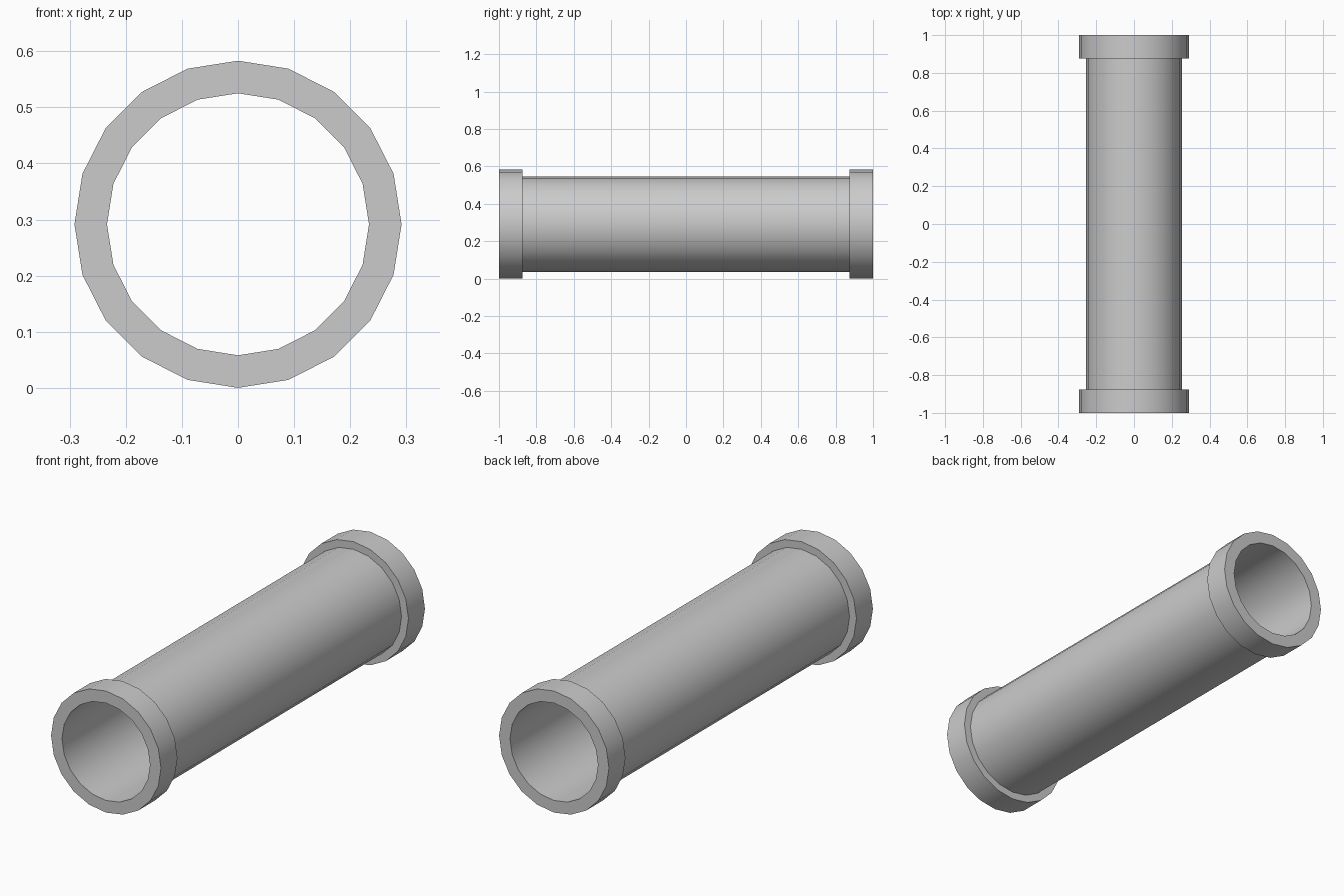
import bpy, bmesh, math
from mathutils import Vector, Matrix

if "Cube" in bpy.data.objects:
    bpy.data.objects.remove(bpy.data.objects["Cube"])

SIDES = 20
R_COLLAR, R_TUBE, R_BORE = 0.2915, 0.255, 0.2335
Y_STEP = 0.875

# Closed wall profile (radius, y): bore, end faces, collars and tube
profile = [(R_BORE, -1), (R_COLLAR, -1), (R_COLLAR, -Y_STEP), (R_TUBE, -Y_STEP),
           (R_TUBE, Y_STEP), (R_COLLAR, Y_STEP), (R_COLLAR, 1), (R_BORE, 1)]

bm = bmesh.new()
verts = [bm.verts.new((0, y, r)) for r, y in profile]
edges = [bm.edges.new((verts[i], verts[(i + 1) % len(verts)])) for i in range(len(verts))]

# Revolve the profile around the pipe axis
bmesh.ops.spin(bm, geom=verts + edges, cent=(0, 0, 0), axis=(0, 1, 0),
               angle=math.tau, steps=SIDES, use_merge=True)
bmesh.ops.remove_doubles(bm, verts=bm.verts, dist=1e-4)
bmesh.ops.recalc_face_normals(bm, faces=bm.faces)
bmesh.ops.translate(bm, verts=bm.verts, vec=(0, 0, R_COLLAR))

mesh = bpy.data.meshes.new("collared_pipe")
bm.to_mesh(mesh)
bm.free()
pipe = bpy.data.objects.new("collared_pipe", mesh)
bpy.context.collection.objects.link(pipe)

# Smooth round walls, sharp rims
bpy.context.view_layer.objects.active = pipe
pipe.select_set(True)
bpy.ops.object.shade_smooth_by_angle(angle=math.radians(30))
